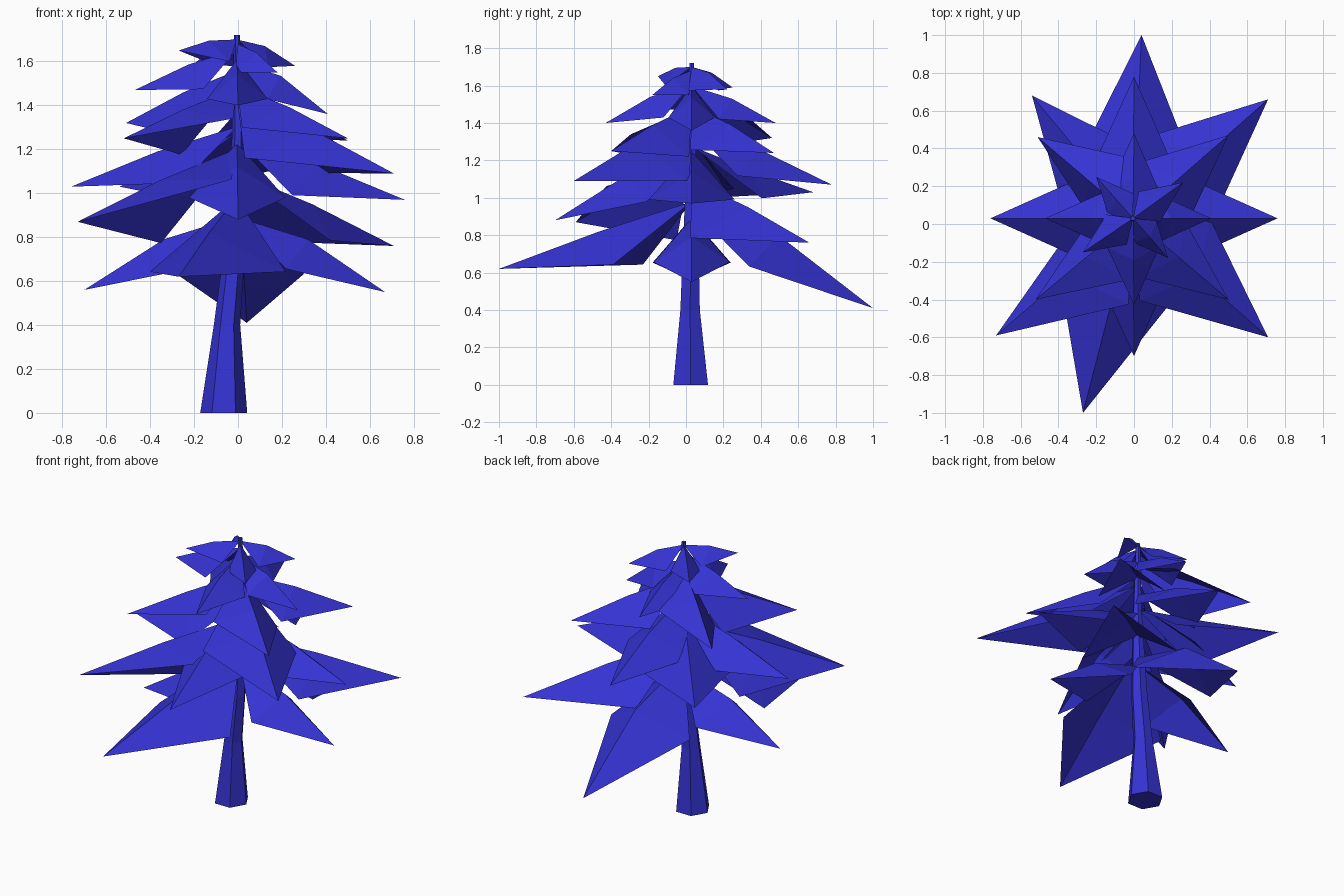
import bpy
import bmesh
from math import pi
from mathutils import Matrix, Vector

AXIS = Vector((-0.005, 0.03, 0.0))   # upper trunk line the boughs grow from
UP = Vector((0.0, 0.0, 1.0))
TREETOP = 1.7                        # highest point a bough may start from

start_cube = bpy.data.objects.get("Cube")
if start_cube:
    bpy.data.objects.remove(start_cube, do_unlink=True)


def make_material(name, colour):
    material = bpy.data.materials.new(name)
    material.use_nodes = True
    material.diffuse_color = colour
    material.node_tree.nodes["Principled BSDF"].inputs["Base Color"].default_value = colour
    return material


blue = make_material("deep blue", (0.036, 0.033, 0.65, 1.0))


def finish(name, bm):
    """Turn a bmesh into a flat shaded blue object."""
    mesh = bpy.data.meshes.new(name)
    bm.to_mesh(mesh)
    bm.free()
    mesh.materials.append(blue)
    part = bpy.data.objects.new(name, mesh)
    bpy.context.collection.objects.link(part)
    return part


def build_trunk(sections, sides=6):
    """Loft a bent, tapering six-sided trunk through (x, y, z, radius) sections."""
    bm = bmesh.new()
    rings = []
    for x, y, z, radius in sections:
        place = Matrix.Translation((x, y, z)) @ Matrix.Rotation(pi / sides, 4, "Z")
        ring = bmesh.ops.create_circle(bm, segments=sides, radius=radius, matrix=place)
        rings.append(ring["verts"])
    for low, high in zip(rings, rings[1:]):
        for i in range(sides):
            j = (i + 1) % sides
            bm.faces.new((low[i], low[j], high[j], high[i]))
    bm.faces.new(rings[0])
    bm.faces.new(rings[-1])
    bmesh.ops.recalc_face_normals(bm, faces=bm.faces)
    return finish("trunk", bm)


def build_bough(name, x, y, tip_z, knee_z, roll=0.0):
    """Folded kite: a ridge from root over knee to tip, with a wing on each side.
    Positive roll (radians) lifts the left wing, seen looking outward."""
    flat = Vector((x, y, 0.0)) - AXIS
    length = flat.length
    side = Vector((-flat.y, flat.x, 0.0)) * 0.3
    tip = Vector((x, y, tip_z))
    root = AXIS + UP * min(knee_z + 0.15 * length, TREETOP)
    knee = AXIS + flat * 0.48 + UP * knee_z

    # The wings hang below the ridge and swing around it together
    ridge = AXIS + flat * 0.33 + UP * knee_z
    drop = UP * (0.06 + 0.11 * length)
    swing = Matrix.Rotation(roll, 3, flat)
    wing_left = ridge + swing @ (side - drop)
    wing_right = ridge + swing @ (-side - drop)

    bm = bmesh.new()
    r, k, t, a, b = [bm.verts.new(p) for p in (root, knee, tip, wing_left, wing_right)]
    for corners in ((r, k, a), (k, t, a), (r, b, k), (k, b, t)):
        bm.faces.new(corners)
    return finish(name, bm)


build_trunk([
    (-0.065, 0.025, 0.0, 0.107),
    (-0.05, 0.022, 0.4, 0.06),
    (-0.02, 0.025, 0.7, 0.05),
    (0.0, 0.03, 1.25, 0.028),
    (-0.005, 0.03, 1.72, 0.014),
])

# Whorls of boughs: tip x, tip y, tip height, knee height, optional roll
whorls = {
    "bottom_bough": [
        (-0.27, -1.0, 0.62, 0.82),
        (0.04, 1.0, 0.41, 0.8),
        (-0.7, 0.03, 0.56, 0.79),
        (0.67, 0.03, 0.55, 0.79),
    ],
    "lower_diagonal_bough": [
        (-0.73, -0.59, 0.87, 1.06, 0.53),
        (0.71, -0.6, 1.09, 1.29, -0.12),
        (0.71, 0.66, 0.76, 0.95),
        (-0.54, 0.68, 1.03, 1.15),
    ],
    "middle_bough": [
        (-0.76, 0.03, 1.03, 1.19),
        (0.76, 0.03, 0.97, 1.135),
        (0.0, -0.7, 0.88, 1.12),
        (0.0, 0.78, 1.07, 1.26),
    ],
    "upper_diagonal_bough": [
        (-0.52, -0.4, 1.25, 1.38, 0.42),
        (0.5, -0.4, 1.25, 1.39, -0.2),
        (-0.51, 0.46, 1.32, 1.46, -0.4),
        (0.5, 0.47, 1.24, 1.39),
    ],
    "upper_bough": [
        (-0.47, 0.03, 1.47, 1.585),
        (0.41, 0.03, 1.36, 1.535),
        (0.0, -0.43, 1.4, 1.54),
        (0.0, 0.48, 1.4, 1.53),
    ],
    "crown_bough": [
        (0.26, 0.22, 1.58, 1.67),
        (-0.27, -0.15, 1.65, 1.695),
        (0.18, -0.18, 1.55, 1.64),
        (-0.2, 0.25, 1.59, 1.67),
    ],
}

for whorl, boughs in whorls.items():
    for number, bough in enumerate(boughs, start=1):
        build_bough(f"{whorl}_{number}", *bough)
